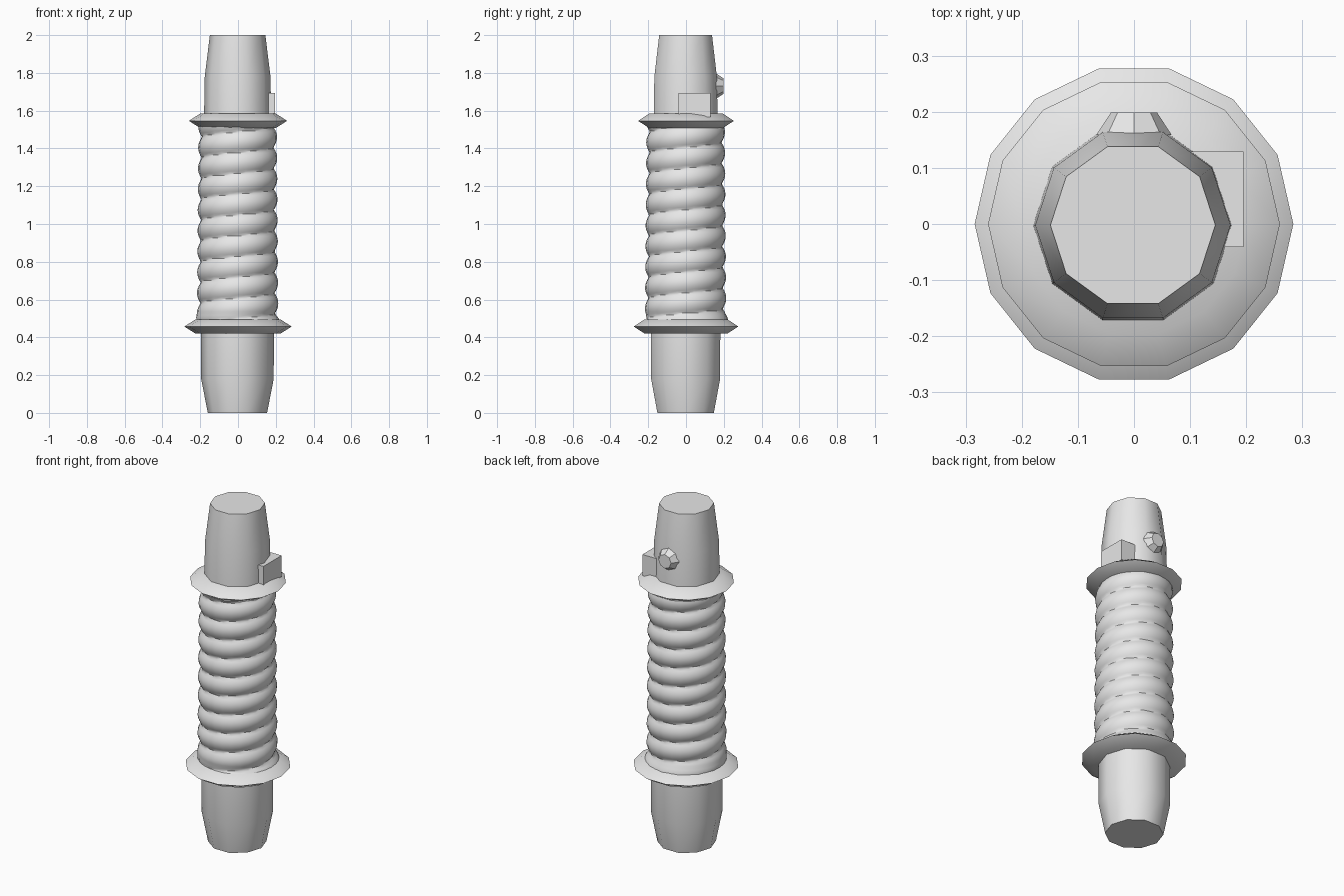
import bpy, bmesh, math
from mathutils import Matrix

if "Cube" in bpy.data.objects:
    bpy.data.objects.remove(bpy.data.objects["Cube"])

grey = bpy.data.materials.new("light_grey")
grey.diffuse_color = (0.8, 0.8, 0.8, 1)
grey.use_nodes = True
grey.node_tree.nodes["Principled BSDF"].inputs["Base Color"].default_value = grey.diffuse_color


def finish(name, bm, smooth=True):
    bmesh.ops.recalc_face_normals(bm, faces=bm.faces)
    mesh = bpy.data.meshes.new(name)
    bm.to_mesh(mesh)
    bm.free()
    obj = bpy.data.objects.new(name, mesh)
    bpy.context.collection.objects.link(obj)
    mesh.materials.append(grey)
    if smooth:
        bpy.ops.object.select_all(action='DESELECT')
        obj.select_set(True)
        bpy.context.view_layer.objects.active = obj
        bpy.ops.object.shade_smooth_by_angle(angle=math.radians(40))
    return obj


def tube(sides, heights, radius, cx=0.0, cy=0.0):
    """Closed stack of rings; radius is a function of angle and height."""
    bm = bmesh.new()
    rings = []
    for z in heights:
        ring = []
        for i in range(sides):
            a = math.tau * i / sides
            r = radius(a, z)
            ring.append(bm.verts.new((cx + r * math.cos(a), cy + r * math.sin(a), z)))
        rings.append(ring)
    for low, high in zip(rings, rings[1:]):
        for i in range(sides):
            j = (i + 1) % sides
            bm.faces.new((low[i], low[j], high[j], high[i]))
    bm.faces.new(rings[0][::-1])
    bm.faces.new(rings[-1])
    return bm


def lathe(name, sides, profile, cx=0.0, cy=0.0):
    table = {z: r for z, r in profile}
    return finish(name, tube(sides, [z for z, r in profile], lambda a, z: table[z], cx, cy))


# Tapered ten-sided end sections
lathe("lower_sleeve", 10, [(0, 0.157), (0.18, 0.192), (0.45, 0.193)], -0.003, -0.002)
lathe("upper_sleeve", 10, [(1.55, 0.178), (1.78, 0.174), (2.0, 0.147)], -0.002, -0.002)

# Bevelled fourteen-sided collars
lathe("lower_collar", 14, [(0.42, 0.225), (0.457, 0.284), (0.495, 0.225)])
lathe("upper_collar", 14, [(1.508, 0.2), (1.546, 0.26), (1.585, 0.2)])

# Grip with a single spiral ridge
Z0, Z1, PITCH = 0.485, 1.515, 0.11


def grip_radius(a, z):
    t = (z - Z0) / (Z1 - Z0)
    turn = (z - 0.58) / PITCH - (a - math.pi) / math.tau
    ridge = abs(math.sin(math.pi * turn)) ** 0.8
    flare = 0.012 * max(0.0, 1 - (z - Z0) / 0.04)
    return 0.195 - 0.008 * t + 0.021 * ridge + flare


rows = 96
finish("spiral_grip", tube(28, [Z0 + (Z1 - Z0) * k / rows for k in range(rows + 1)],
                           grip_radius, -0.002, -0.002))

# Side switch block
bm = bmesh.new()
bmesh.ops.create_cube(bm, size=1, matrix=Matrix.Translation((0.1475, 0.044, 1.63))
                      @ Matrix.Diagonal((0.095, 0.17, 0.125, 1)))
finish("side_block", bm, smooth=False)

# Tapered button on the back
bm = bmesh.new()
bmesh.ops.create_cone(bm, cap_ends=True, segments=8, radius1=0.067, radius2=0.041, depth=0.04,
                      matrix=Matrix.Translation((0, 0.179, 1.73))
                      @ Matrix.Rotation(-math.pi / 2, 4, 'X'))
finish("back_button", bm, smooth=False)
